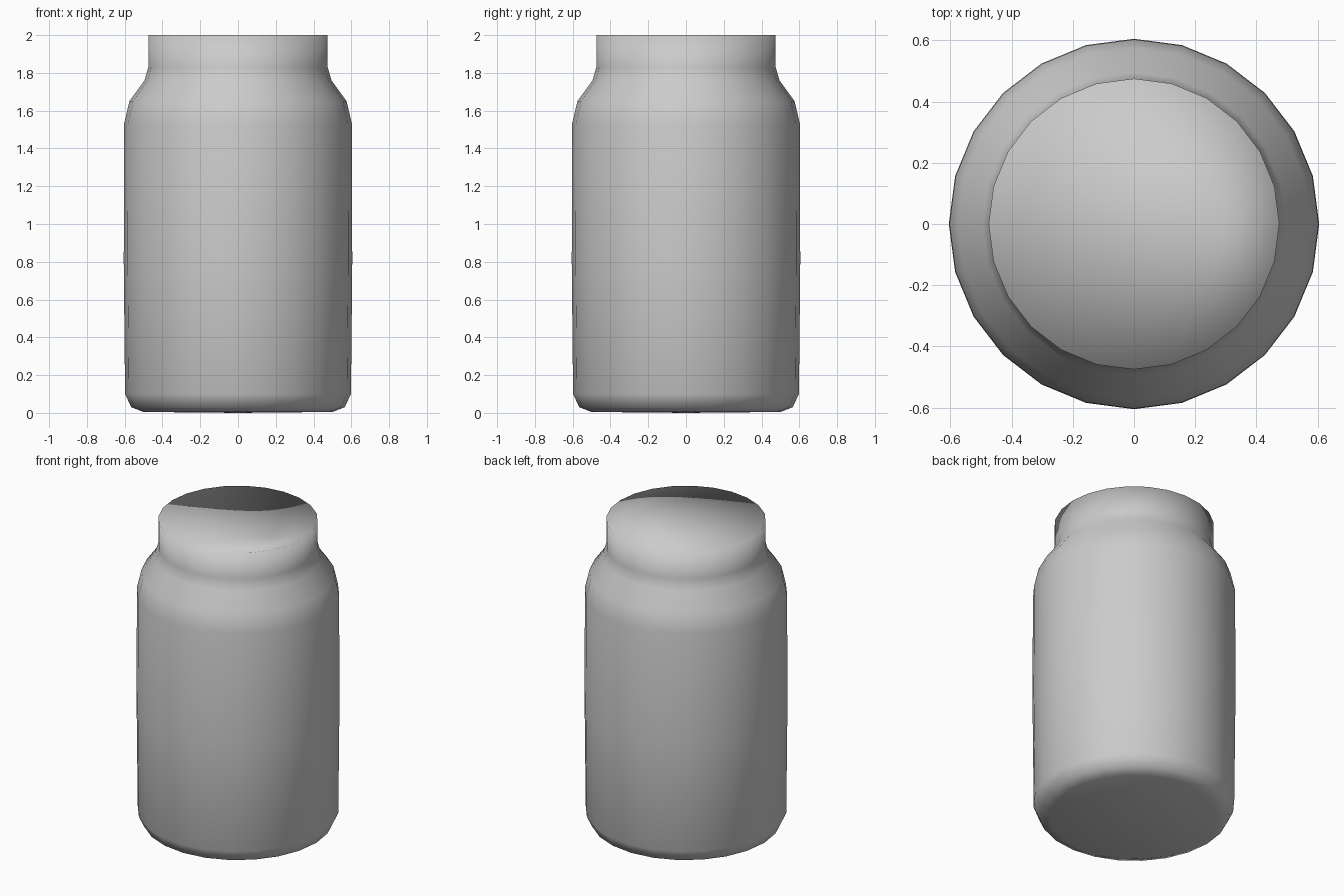
import bpy, bmesh, math

if "Cube" in bpy.data.objects:
    bpy.data.objects.remove(bpy.data.objects["Cube"])

SIDES = 24

# One plain grey for the whole jar
grey = bpy.data.materials.new("plain grey")
grey.diffuse_color = (0.6, 0.6, 0.6, 1)
grey.use_nodes = True
grey.node_tree.nodes["Principled BSDF"].inputs["Base Color"].default_value = grey.diffuse_color

# Outline from base to rim: (radius, height)
profile = [(0.50, 0.005), (0.565, 0.03), (0.598, 0.10), (0.605, 0.80),
           (0.603, 1.53), (0.575, 1.65), (0.495, 1.76), (0.475, 1.83),
           (0.475, 2.0)]

bm = bmesh.new()


def ring(r, z):
    return [bm.verts.new((r * math.cos(2 * math.pi * i / SIDES),
                          r * math.sin(2 * math.pi * i / SIDES), z))
            for i in range(SIDES)]


def cap(loop, tip):
    """Close a ring with a fan of triangles to one point."""
    v = bm.verts.new(tip)
    for i in range(SIDES):
        bm.faces.new((loop[i], loop[(i + 1) % SIDES], v))


# Body, shoulder and neck walls
rings = [ring(r, z) for r, z in profile]
for low, high in zip(rings, rings[1:]):
    for i in range(SIDES):
        j = (i + 1) % SIDES
        bm.faces.new((low[i], low[j], high[j], high[i]))

# Closed base and slightly dished top with an off-centre low point
cap(rings[0], (0, 0, 0))
cap(rings[-1], (0.28, -0.02, 1.96))
bmesh.ops.recalc_face_normals(bm, faces=bm.faces[:])

# Smooth all over, soft rim included
for f in bm.faces:
    f.smooth = True
mesh = bpy.data.meshes.new("jar")
bm.to_mesh(mesh)
bm.free()
mesh.materials.append(grey)
jar = bpy.data.objects.new("jar", mesh)
bpy.context.collection.objects.link(jar)
